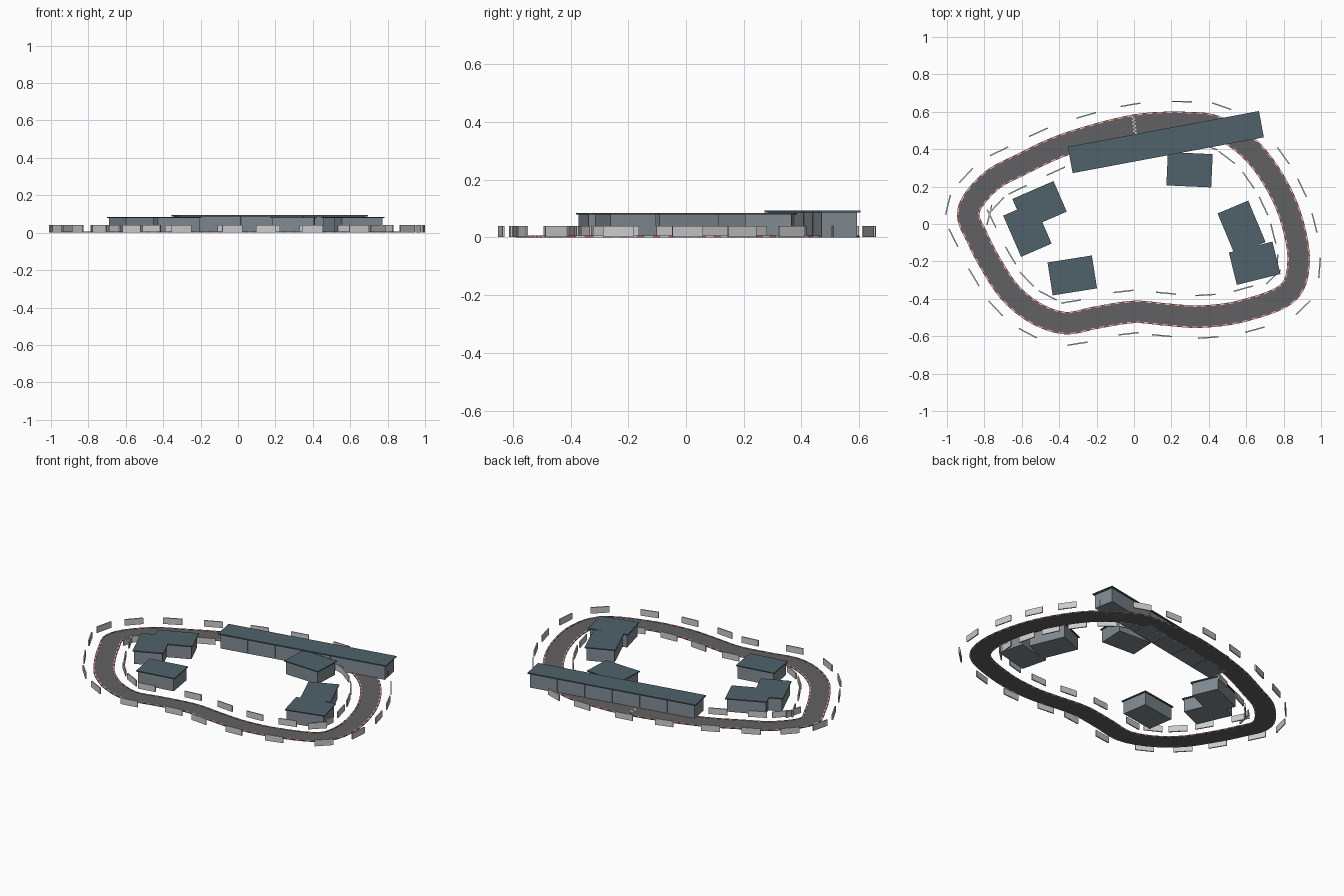
import bpy, bmesh, math
from mathutils import Vector, Matrix

if "Cube" in bpy.data.objects:
    bpy.data.objects.remove(bpy.data.objects["Cube"])


def material(name, rgb):
    m = bpy.data.materials.new(name)
    m.diffuse_color = (*rgb, 1)
    m.use_nodes = True
    m.node_tree.nodes["Principled BSDF"].inputs["Base Color"].default_value = m.diffuse_color
    return m


ASPHALT = material("asphalt", (0.12, 0.12, 0.125))
RED = material("kerb_red", (0.5, 0.08, 0.08))
WHITE = material("kerb_white", (0.75, 0.75, 0.75))
BODY = material("building_wall", (0.22, 0.26, 0.29))
ROOF = material("building_roof", (0.08, 0.12, 0.145))


def add_object(name, bm, mat=None):
    bmesh.ops.recalc_face_normals(bm, faces=bm.faces[:])
    me = bpy.data.meshes.new(name)
    bm.to_mesh(me)
    bm.free()
    ob = bpy.data.objects.new(name, me)
    bpy.context.collection.objects.link(ob)
    if mat:
        me.materials.append(mat)
    return ob


def box(bm, x, y, z0, z1, sx, sy, angle):
    m = (Matrix.Translation((x, y, (z0 + z1) / 2)) @ Matrix.Rotation(angle, 4, 'Z')
         @ Matrix.Diagonal((sx, sy, z1 - z0, 1)))
    bmesh.ops.create_cube(bm, size=1, matrix=m)


# Circuit centreline: smooth closed curve, resampled evenly
CTRL = [(0.28, 0.54), (0, 0.525), (-0.355, 0.43), (-0.6, 0.32), (-0.77, 0.225), (-0.885, 0.07),
        (-0.835, -0.08), (-0.75, -0.24), (-0.655, -0.375), (-0.52, -0.48), (-0.365, -0.53),
        (-0.2, -0.5), (0, -0.47), (0.18, -0.485), (0.36, -0.495), (0.58, -0.465), (0.82, -0.37),
        (0.88, -0.2), (0.84, 0.03), (0.75, 0.23), (0.62, 0.4), (0.45, 0.515)]
P = [Vector(p) for p in CTRL]
fine = []
for i in range(len(P)):
    a, b, c, d = (P[(i + k - 1) % len(P)] for k in range(4))
    for s in range(40):
        t = s / 40
        fine.append(0.5 * (2 * b + (c - a) * t + (2 * a - 5 * b + 4 * c - d) * t * t
                           + (3 * b - a - 3 * c + d) * t ** 3))
dist = [0]
for i in range(len(fine)):
    dist.append(dist[-1] + (fine[(i + 1) % len(fine)] - fine[i]).length)
N = 180
line, j = [], 0
for i in range(N):
    target = dist[-1] * i / N
    while dist[j + 1] <= target:
        j += 1
    f = (target - dist[j]) / (dist[j + 1] - dist[j])
    line.append(fine[j].lerp(fine[(j + 1) % len(fine)], f))
tang = [(line[(i + 1) % N] - line[i - 1]).normalized() for i in range(N)]
norm = [Vector((t.y, -t.x)) for t in tang]   # points outwards


def ribbon(bm, o0, o1, z0, z1, indices):
    """Solid strip between two offsets from the centreline."""
    for i in indices:
        k = (i + 1) % N
        q = [line[i] + norm[i] * o0, line[k] + norm[k] * o0,
             line[k] + norm[k] * o1, line[i] + norm[i] * o1]
        lo = [bm.verts.new((*p, z0)) for p in q]
        hi = [bm.verts.new((*p, z1)) for p in q]
        bm.faces.new(lo[::-1])
        bm.faces.new(hi)
        for e in range(4):
            n = (e + 1) % 4
            if len(indices) < N or e % 2 == 0:
                bm.faces.new((lo[e], lo[n], hi[n], hi[e]))
    bmesh.ops.remove_doubles(bm, verts=bm.verts[:], dist=1e-5)


# Road surface
bm = bmesh.new()
ribbon(bm, -0.055, 0.055, 0, 0.004, range(N))
add_object("track", bm, ASPHALT)

# Alternating kerb blocks on both edges
for name, start, mat in (("kerb_red", 0, RED), ("kerb_white", 1, WHITE)):
    bm = bmesh.new()
    for o in (-0.056, 0.056):
        ribbon(bm, o - 0.004, o + 0.004, 0, 0.006, range(start, N, 2))
    add_object(name, bm, mat)

# Chequered start line across the road
bm = bmesh.new()
for r in range(10):
    for c in range(2):
        if (r + c) % 2 == 0:
            box(bm, c * 0.009 - 0.008 + r * 0.001, 0.572 - r * 0.0095, 0.004, 0.005, 0.009, 0.0095,
                math.radians(9))
add_object("start_line", bm, WHITE)

# Barrier panels, in pairs either side of the road
STATIONS = [(0.26, 0.645), (-0.015, 0.625), (-0.26, 0.575), (-0.52, 0.49), (-0.73, 0.39),
            (-0.89, 0.27), (-0.98, 0.12), (-0.955, -0.08), (-0.87, -0.29), (-0.74, -0.47),
            (-0.56, -0.6), (-0.31, -0.635), (-0.03, -0.59), (0.16, -0.59), (0.39, -0.605),
            (0.65, -0.57), (0.92, -0.47), (0.99, -0.23), (0.97, 0), (0.9, 0.19),
            (0.78, 0.35), (0.63, 0.51), (0.47, 0.61)]
for name, side in (("outer_barriers", 0.114), ("inner_barriers", -0.114)):
    bm = bmesh.new()
    for s in STATIONS:
        i = min(range(N), key=lambda k: (line[k] - Vector(s)).length)
        p = line[i] + norm[i] * side
        box(bm, p.x, p.y, 0.002, 0.04, 0.108, 0.007, math.atan2(tang[i].y, tang[i].x))
    add_object(name, bm)

# Long pit building: six garage bays under one roof
ang = math.radians(10.6)
cx, cy = 0.17, 0.438
bm = bmesh.new()
for k in range(6):
    u = (k - 2.5) * 0.17
    box(bm, cx + u * math.cos(ang), cy + u * math.sin(ang), 0, 0.087, 0.168, 0.125, ang)
add_object("pit_garages", bm, BODY)
bm = bmesh.new()
box(bm, cx, cy, 0.087, 0.094, 1.04, 0.143, ang)
add_object("pit_roof", bm, ROOF)

# Infield buildings: x, y, size x, size y, angle in degrees
BUILDINGS = [(-0.505, 0.10, 0.24, 0.178, 23.5), (-0.57, -0.03, 0.178, 0.24, 23.5),
             (-0.33, -0.275, 0.24, 0.178, 9), (0.297, 0.29, 0.24, 0.178, -2.6),
             (0.575, -0.02, 0.178, 0.24, 22.7), (0.645, -0.21, 0.24, 0.178, 14)]
for n, (x, y, sx, sy, deg) in enumerate(BUILDINGS, 1):
    a = math.radians(deg)
    bm = bmesh.new()
    box(bm, x, y, 0, 0.079, sx - 0.016, sy - 0.016, a)
    add_object(f"building_{n}", bm, BODY)
    bm = bmesh.new()
    box(bm, x, y, 0.079, 0.085, sx, sy, a)
    add_object(f"building_roof_{n}", bm, ROOF)
